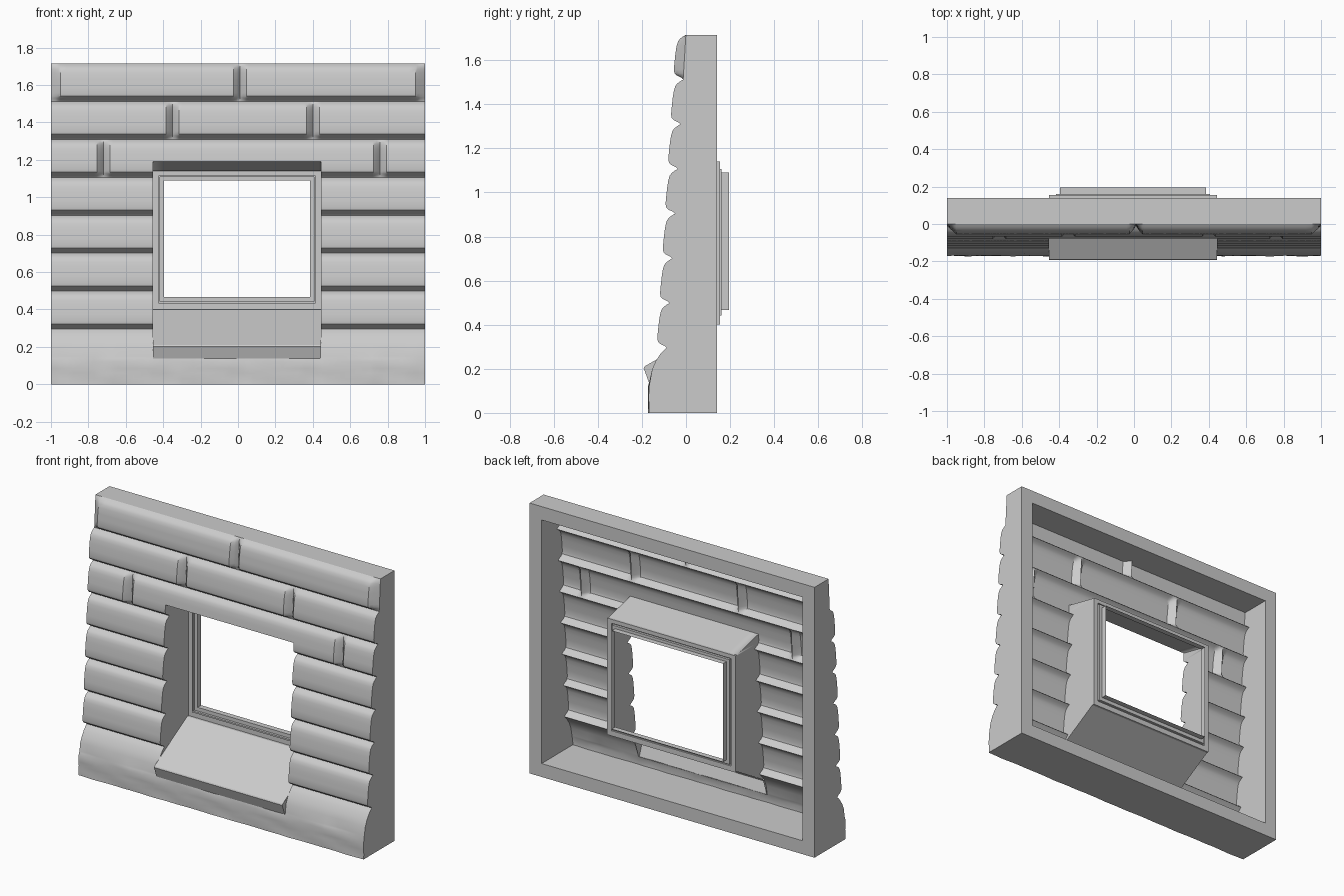
import bpy, bmesh, math

if "Cube" in bpy.data.objects:
    bpy.data.objects.remove(bpy.data.objects["Cube"])

BACK, TOP, RIM = 0.14, 1.715, 0.085
XL, XR = -0.455, 0.445                 # window recess sides
SILL_Z, LINTEL_Z = 0.14, 1.19          # recess bottom and top on the front
G0, STEP = 0.295, 0.2029               # first groove height, course height
JOINTS = {4: [-0.72, 0.76], 5: [-0.35, 0.40], 6: [0.01]}
BASE = [(0, -.17), (.12, -.17), (.15, -.162), (.2, -.153), (.235, -.137),
        (.265, -.118), (.28, -.105), (G0, -.088)]
COURSE = [(0, 0), (.04, .008), (.09, .03), (.14, .041), (.22, .045), (.4, .044), (.6, .042),
          (.75, .039), (.85, .034), (.91, .026), (.96, .013), (1, 0)]


def lerp_table(table, t):
    for (a, va), (b, vb) in zip(table, table[1:]):
        if t <= b:
            return va + (vb - va) * (t - a) / (b - a)
    return table[-1][1]


def face_y(x, z):
    """Depth of the masonry front at a point."""
    if z <= G0:
        bump = .003 * math.sin(x * 23 + z * 31) * math.sin(z * 40 - x * 9)
        return lerp_table(BASE, z) + (bump if z < .2 else 0)
    s = (z - G0) / STEP
    i = min(int(s + 1e-6), 6)
    fade = 1.0
    for j in JOINTS.get(i, []):
        fade = min(fade, (abs(x - j) / .035) ** .8)
    if i == 6:
        fade = min(fade, max(0, (1 - abs(x)) / .05))
    return -.088 + .0125 * s - lerp_table(COURSE, s - i) * fade


def grid(bm, rows, closed=False, skip=None):
    vs = [[bm.verts.new(p) for p in r] for r in rows]
    n = len(rows[0])
    for i in range(len(rows) - 1):
        for j in range(n if closed else n - 1):
            if skip and skip(i, j):
                continue
            k = (j + 1) % n
            bm.faces.new((vs[i][j], vs[i][k], vs[i + 1][k], vs[i + 1][j]))


def finish(name, bm, recalc=False):
    bmesh.ops.remove_doubles(bm, verts=bm.verts, dist=1e-5)
    bmesh.ops.dissolve_degenerate(bm, edges=bm.edges, dist=1e-5)
    loose = [v for v in bm.verts if not v.link_faces]
    bmesh.ops.delete(bm, geom=loose, context='VERTS')
    if recalc:
        bmesh.ops.recalc_face_normals(bm, faces=bm.faces)
    me = bpy.data.meshes.new(name)
    bm.to_mesh(me)
    bm.free()
    ob = bpy.data.objects.new(name, me)
    bpy.context.collection.objects.link(ob)
    bpy.ops.object.select_all(action='DESELECT')
    ob.select_set(True)
    bpy.context.view_layer.objects.active = ob
    bpy.ops.object.shade_smooth_by_angle(angle=math.radians(30))
    return ob


# Shared sample lines for the masonry
xs = {-1, 1, XL, XR, 1 - RIM, RIM - 1, .95, -.95, .975, -.975}
xs |= {round(-.96 + .08 * i, 4) for i in range(25)}
for js in JOINTS.values():
    for j in js:
        xs |= {round(j + d, 4) for d in (-.05, -.035, -.018, 0, .018, .035, .05)}
xs = sorted(xs)
zs = {z for z, _ in BASE} | {.03, .06, RIM, SILL_Z, .25, .40, 1.14, LINTEL_Z, TOP - RIM, TOP}
for i in range(7):
    zs |= {round(G0 + STEP * (i + u), 5) for u, _ in COURSE}
zs = sorted(z for z in zs if z <= TOP)

# Masonry front: one thin sheet with the window opening left out
bm = bmesh.new()
grid(bm, [[(x, face_y(x, z), z) for x in xs] for z in zs],
     skip=lambda i, j: XL <= xs[j] < XR and SILL_Z <= zs[i] < LINTEL_Z)
finish("masonry_front", bm)

# Outer rim: outside walls, back border and inside walls of the hollow back
loop = ([(x, 0) for x in xs] + [(1, z) for z in zs[1:]] +
        [(x, TOP) for x in xs[-2::-1]] + [(-1, z) for z in zs[-2:0:-1]])
inner = [(max(RIM - 1, min(1 - RIM, x)), max(RIM, min(TOP - RIM, z))) for x, z in loop]
bm = bmesh.new()
grid(bm, [[(x, face_y(x, z), z) for x, z in loop], [(x, BACK, z) for x, z in loop],
          [(x, BACK, z) for x, z in inner], [(x, face_y(x, z), z) for x, z in inner]], closed=True)
finish("wall_rim", bm, recalc=True)


# Window recess: two side walls following the masonry, and a sloping soffit
def recess_back(x, z):
    y = BACK
    if z < .40:
        y = -.19 + (z - .21) * .33 / .19
    elif z > 1.14:
        y = BACK - (z - 1.14) / .05 * (BACK - face_y(x, LINTEL_Z))
    return max(y, face_y(x, z))


bm = bmesh.new()
for x in (XL, XR):
    rows = [[(x, face_y(x, z), z), (x, recess_back(x, z), z)]
            for z in zs if .25 <= z <= LINTEL_Z]
    grid(bm, rows if x < 0 else [r[::-1] for r in rows])
grid(bm, [[(x, face_y(x, LINTEL_Z), LINTEL_Z), (x, BACK, 1.14)]
          for x in xs if XL <= x <= XR])
finish("window_recess", bm)

# Sloping sill with a projecting front lip
bm = bmesh.new()
sill = [(-.16, .14), (-.168, .137), (-.192, .203), (-.188, .211), (BACK, .40)]
grid(bm, [[(x, y, z) for x in (XL, XR)] for y, z in sill])
for x in (XL, XR):
    end = [bm.verts.new((x, y, z)) for y, z in sill[:4] + [(-.12, .25)]]
    bm.faces.new(end if x > 0 else end[::-1])
finish("window_sill", bm, recalc=False)

# Window frame: stepped ring ending in a thin lip behind the wall
bm = bmesh.new()
rows = []
for t, y in [(0, .14), (0, .155), (.5, .155), (.5, .145), (.65, .145), (.65, .16),
             (1, .16), (1, .195)]:
    l, r = XL + .06 * t, XR - .06 * t
    b, h = .40 + .066 * t, 1.14 - .05 * t
    rows.append([(l, y, b), (r, y, b), (r, y, h), (l, y, h)])
grid(bm, rows, closed=True)
finish("window_frame", bm)
